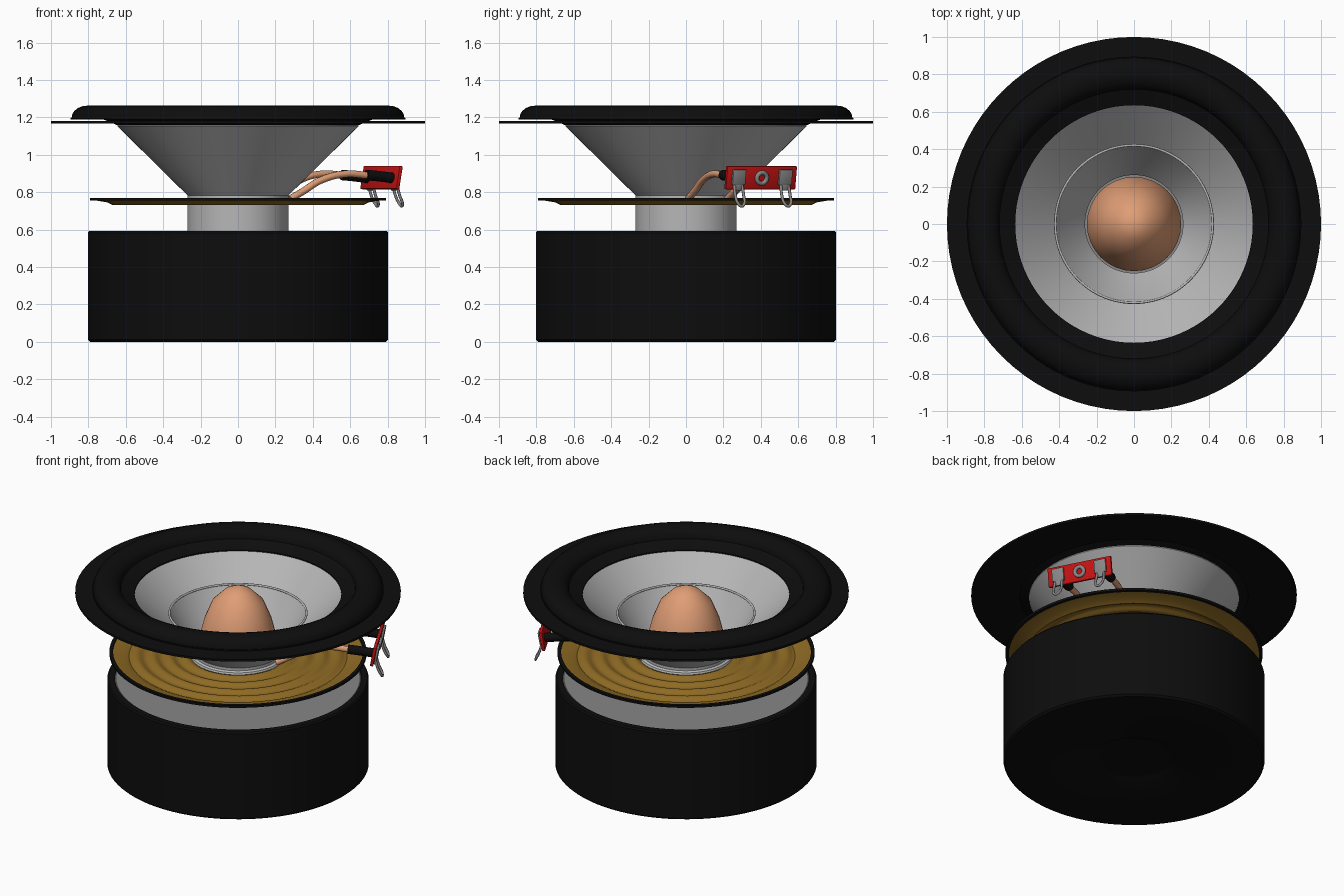
import bpy, bmesh, math
from mathutils import Matrix, Vector

if "Cube" in bpy.data.objects:
    bpy.data.objects.remove(bpy.data.objects["Cube"])


def material(name, rgb):
    m = bpy.data.materials.new(name)
    m.diffuse_color = (*rgb, 1)
    m.use_nodes = True
    m.node_tree.nodes["Principled BSDF"].inputs["Base Color"].default_value = m.diffuse_color
    return m


BLACK = material("black", (0.004, 0.004, 0.004))
GREY = material("light grey", (0.47, 0.47, 0.47))
STEEL = material("steel grey", (0.24, 0.24, 0.24))
COPPER = material("copper", (0.74, 0.34, 0.18))
OLIVE = material("olive yellow", (0.28, 0.15, 0.018))
RED = material("red", (0.55, 0.006, 0.006))


def finish(ob, mat, angle=35):
    ob.data.materials.clear()
    ob.data.materials.append(mat)
    bpy.ops.object.select_all(action='DESELECT')
    ob.select_set(True)
    bpy.context.view_layer.objects.active = ob
    bpy.ops.object.shade_smooth_by_angle(angle=math.radians(angle))
    return ob


def from_bmesh(name, bm, mat, angle=35):
    bmesh.ops.remove_doubles(bm, verts=bm.verts, dist=1e-5)
    bmesh.ops.recalc_face_normals(bm, faces=bm.faces)
    me = bpy.data.meshes.new(name)
    bm.to_mesh(me)
    bm.free()
    ob = bpy.data.objects.new(name, me)
    bpy.context.collection.objects.link(ob)
    return finish(ob, mat, angle)


def lathe(name, pts, mat, closed=True, n=80, angle=35):
    """Spin an (r, z) profile round the z axis."""
    bm = bmesh.new()
    rings = [[bm.verts.new((r * math.cos(2 * math.pi * i / n),
                            r * math.sin(2 * math.pi * i / n), z))
              for i in range(n)] for r, z in pts]
    pairs = list(zip(rings, rings[1:]))
    if closed:
        pairs.append((rings[-1], rings[0]))
    for a, b in pairs:
        for i in range(n):
            j = (i + 1) % n
            bm.faces.new((a[i], a[j], b[j], b[i]))
    return from_bmesh(name, bm, mat, angle)


def sheet(name, pts, mat, t=0.006, **kw):
    """Thin lathed shell: the profile and a copy just below it."""
    return lathe(name, pts + [(r, z - t) for r, z in reversed(pts)], mat, **kw)


def tube(name, pts, radius, mat, mtx, cyclic=False):
    cu = bpy.data.curves.new(name, 'CURVE')
    cu.dimensions = '3D'
    cu.bevel_depth = radius
    cu.bevel_resolution = 3
    cu.resolution_u = 8
    cu.use_fill_caps = True
    sp = cu.splines.new('BEZIER')
    sp.bezier_points.add(len(pts) - 1)
    for bp, p in zip(sp.bezier_points, pts):
        bp.co = p
        bp.handle_left_type = bp.handle_right_type = 'AUTO'
    sp.use_cyclic_u = cyclic
    ob = bpy.data.objects.new(name, cu)
    bpy.context.collection.objects.link(ob)
    ob.matrix_world = mtx
    bpy.ops.object.select_all(action='DESELECT')
    ob.select_set(True)
    bpy.context.view_layer.objects.active = ob
    bpy.ops.object.convert(target='MESH')
    return finish(bpy.context.object, mat, 50)


def box(name, size, centre, mat, mtx, bevel=0.004):
    bm = bmesh.new()
    bmesh.ops.create_cube(bm, size=1, matrix=Matrix.Translation(centre)
                          @ Matrix.Diagonal((*size, 1)))
    bmesh.ops.bevel(bm, geom=bm.edges[:], offset=bevel, segments=2,
                    profile=0.5, affect='EDGES')
    ob = from_bmesh(name, bm, mat)
    ob.matrix_world = mtx
    return ob


# magnet pot with a shallow dimple underneath and a recessed top
lathe("magnet_cover", [(0, 0.025), (0.2, 0.025), (0.25, 0.018), (0.28, 0), (0.79, 0),
                       (0.803, 0.012), (0.803, 0.583), (0.795, 0.593), (0.757, 0.593),
                       (0.757, 0.56), (0, 0.56)], BLACK, closed=False)
lathe("top_plate", [(0, 0.55), (0.757, 0.55), (0.757, 0.58), (0.75, 0.587), (0, 0.587)],
      STEEL, closed=False)

# voice coil former and bullet shaped centre plug
lathe("coil_former", [(0.262, 0.585), (0.27, 0.585), (0.27, 0.79), (0.262, 0.79)], GREY)
lathe("centre_plug", [(0, 1.22), (0.085, 1.18), (0.16, 1.105), (0.207, 0.99), (0.235, 0.88),
                      (0.252, 0.77), (0.252, 0.58)], COPPER, closed=False, n=32)

# main cone, small inner cone with rolled lip
sheet("cone", [(0.262, 0.785), (0.645, 1.163)], GREY, t=0.01)
sheet("inner_cone", [(0.262, 0.795), (0.34, 0.90), (0.418, 1.03)], GREY, t=0.008)
lathe("inner_cone_lip", [(0.421 + 0.007 * math.cos(k * math.pi / 4),
                          1.03 + 0.007 * math.sin(k * math.pi / 4)) for k in range(8)],
      GREY, angle=60)

# rubber surround: sloped inner skirt and half roll
roll = [(0.805 - 0.085 * math.cos(math.pi * k / 10),
         1.197 + 0.066 * math.sin(math.pi * k / 10)) for k in range(11)]
sheet("surround", [(0.635, 1.162)] + roll + [(0.895, 1.197)], BLACK, t=0.008)
lathe("rim_flange", [(0.70, 1.166), (1.0, 1.166), (1.0, 1.18), (0.70, 1.18)], BLACK)

# corrugated spider and its edge ring
waves = [(0.27 + 0.40 * k / 40, 0.746 - 0.009 * math.cos(2 * math.pi * k / 10))
         for k in range(41)]
sheet("spider", waves + [(0.70, 0.752), (0.78, 0.765)], OLIVE, t=0.006)
lathe("spider_ring", [(0.768, 0.755), (0.79, 0.755), (0.79, 0.77), (0.768, 0.77)], BLACK)
lathe("coil_collar", [(0.268, 0.745), (0.29, 0.745), (0.285, 0.757), (0.268, 0.765)], GREY)

# terminal assembly, built along +x then turned to its bearing
turn = Matrix.Rotation(math.radians(27.5), 4, 'Z')
tilt = turn @ Matrix.Translation((0.865, 0, 0.878)) @ Matrix.Rotation(math.radians(10), 4, 'Y')
box("terminal_plate", (0.02, 0.42, 0.125), (0, 0, 0), RED, tilt)
ring = [(0.014, 0.029 * math.cos(k * math.pi / 4), 0.029 * math.sin(k * math.pi / 4))
        for k in range(8)]
tube("terminal_eyelet", ring, 0.012, STEEL, tilt, cyclic=True)

for side, label in ((-1, "near"), (1, "far")):
    y = side * 0.14
    tube(label + "_lead_wire", [(0.255, side * 0.118, 0.765), (0.33, side * 0.12, 0.805),
                                (0.43, side * 0.125, 0.862), (0.57, side * 0.135, 0.897),
                                (0.72, y, 0.889)], 0.019, COPPER, turn)
    tube(label + "_wire_sleeve", [(0.70, y, 0.892), (0.78, y, 0.885), (0.86, y, 0.876)],
         0.029, BLACK, turn)
    # spring clip: tab on the plate and a wire loop hanging outward
    box(label + "_clip_tab", (0.016, 0.078, 0.085), (0.016, y, 0.005), STEEL, tilt)
    box(label + "_clip_neck", (0.018, 0.05, 0.035), (0.014, y, -0.05), STEEL, tilt)
    tube(label + "_clip_loop", [(0.012, y - 0.022, -0.03), (0.04, y - 0.025, -0.09),
                                (0.068, y - 0.018, -0.13), (0.074, y, -0.142),
                                (0.068, y + 0.018, -0.13), (0.04, y + 0.025, -0.09),
                                (0.012, y + 0.022, -0.03)], 0.008, STEEL, tilt)
